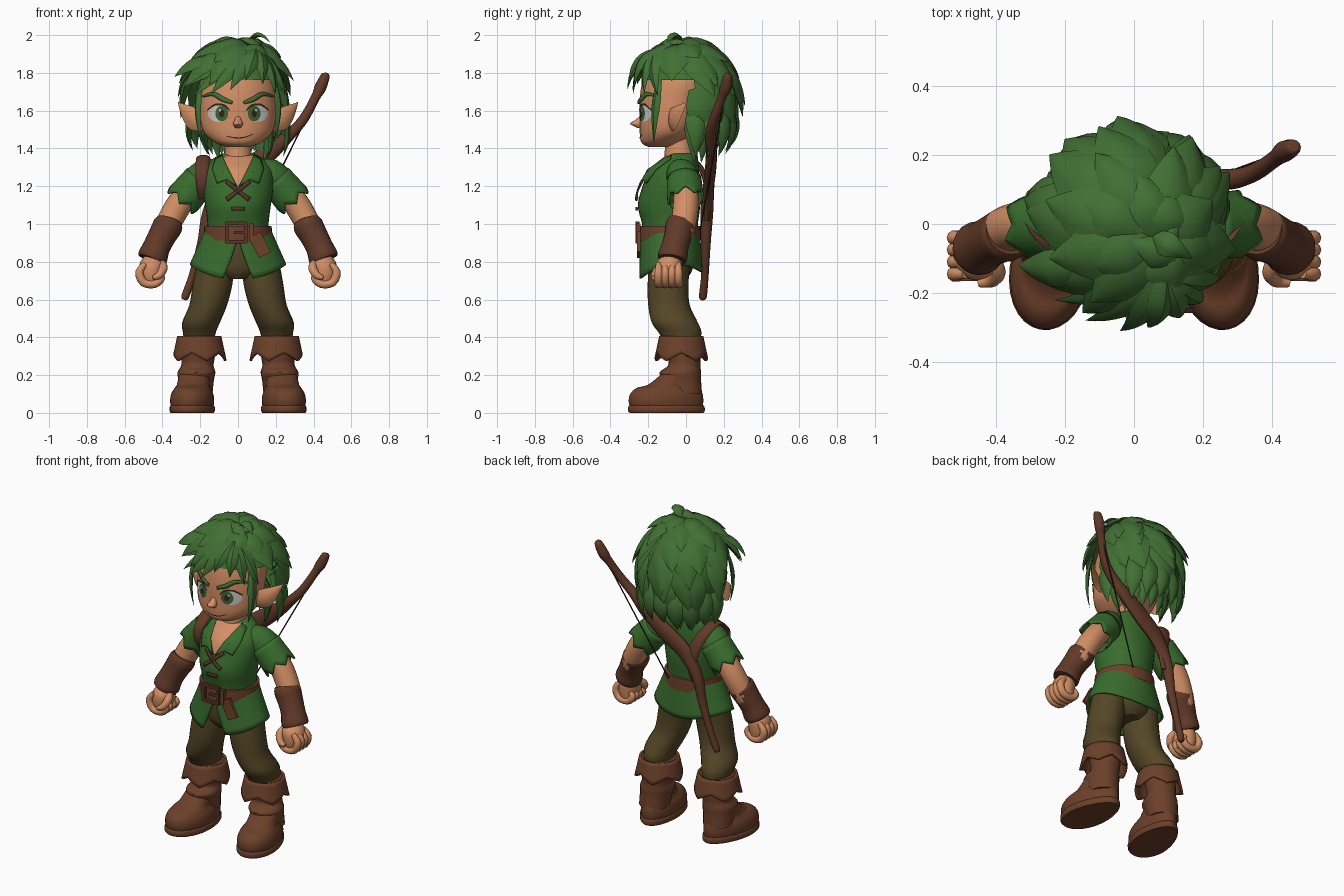
import bpy, bmesh, random
from math import sin, cos, pi, radians
from mathutils import Vector, Matrix
from mathutils.bvhtree import BVHTree

random.seed(7)
if "Cube" in bpy.data.objects:
    bpy.data.objects.remove(bpy.data.objects["Cube"])


def material(name, r, g, b):
    m = bpy.data.materials.new(name)
    m.use_nodes = True
    m.diffuse_color = (r, g, b, 1)
    node = next(n for n in m.node_tree.nodes if n.type == 'BSDF_PRINCIPLED')
    node.inputs["Base Color"].default_value = (r, g, b, 1)
    node.inputs["Roughness"].default_value = 0.8
    return m


HAIR = material("hair green", .053, .16, .034)
CLOTH = material("tunic green", .04, .15, .026)
SKIN = material("skin", .65, .275, .13)
LEATHER = material("boot leather", .15, .052, .023)
STRAP = material("strap brown", .12, .042, .021)
DARK = material("dark leather", .1, .034, .018)
TROUSER = material("trouser olive", .09, .062, .02)
WHITE = material("eye white", .62, .6, .58)
IRIS = material("iris green", .045, .13, .03)
BLACK = material("line brown", .035, .015, .01)


def make(name, grids, mat, mirror=False, solid=0, facing=None, angle=40):
    """Join (verts, faces) grids into one shaded object."""
    verts, faces = [], []
    for v, f in grids:
        faces += [[i + len(verts) for i in q] for q in f]
        verts += v
    me = bpy.data.meshes.new(name)
    me.from_pydata([tuple(v) for v in verts], [], faces)
    bm = bmesh.new()
    bm.from_mesh(me)
    bmesh.ops.recalc_face_normals(bm, faces=bm.faces[:])
    if facing and sum(f.normal.dot(facing) for f in bm.faces) < 0:
        bmesh.ops.reverse_faces(bm, faces=bm.faces[:])
    bm.to_mesh(me)
    bm.free()
    me.shade_smooth()
    me.set_sharp_from_angle(angle=radians(angle))
    me.materials.append(mat)
    ob = bpy.data.objects.new(name, me)
    bpy.context.collection.objects.link(ob)
    if mirror:
        ob.modifiers.new("mirror", 'MIRROR').use_mirror_merge = False
    if solid:
        mod = ob.modifiers.new("thickness", 'SOLIDIFY')
        mod.thickness, mod.offset = solid, 0
    return ob


def grid(rings, wrap=True, caps=True):
    n, m = len(rings[0]), len(rings)
    faces = [(i * n + j, i * n + (j + 1) % n, (i + 1) * n + (j + 1) % n, (i + 1) * n + j)
             for i in range(m - 1) for j in range(n if wrap else n - 1)]
    if wrap and caps:
        faces += [tuple(range(n)), tuple(range((m - 1) * n, m * n))]
    return [v for r in rings for v in r], faces


def spline(rows, k=4):
    """Smooth curve through rows of numbers."""
    rows = [Vector(r) for r in rows]
    out = []
    for i in range(len(rows) - 1):
        a, b, c, d = rows[max(i - 1, 0)], rows[i], rows[i + 1], rows[min(i + 2, len(rows) - 1)]
        for j in range(k):
            t = j / k
            out.append(b + (c - a) * (t / 2) + (a * 2 - b * 5 + c * 4 - d) * (t * t / 2)
                       + (b * 3 - a - c * 3 + d) * (t ** 3 / 2))
    return out + [rows[-1]]


def tube(rows, flat=False, n=20, k=4, ref=(0, 1, 0)):
    """Rows are x, y, z, radius and optional depth radius."""
    rows = spline([tuple(r) if len(r) > 4 else tuple(r) + (r[3],) for r in rows], k)
    rings = []
    for i, r in enumerate(rows):
        t = rows[min(i + 1, len(rows) - 1)].to_3d() - rows[max(i - 1, 0)].to_3d()
        x, y = Vector((1, 0, 0)), Vector((0, 1, 0))
        if not flat:
            x = t.cross(Vector(ref)).normalized()
            y = x.cross(t).normalized()
        c = Vector(r[:3])
        rings.append([c + x * (r[3] * cos(2 * pi * j / n)) + y * (r[4] * sin(2 * pi * j / n))
                      for j in range(n)])
    return grid(rings)


def flare(a, b, ra, rb, teeth, depth, n=60):
    """Open cone with a jagged hem."""
    a, b = Vector(a), Vector(b)
    x = (b - a).cross(Vector((0, 1, 0))).normalized()
    y = x.cross(b - a).normalized()
    rings = []
    for i in range(6):
        ring = []
        for j in range(n):
            u = 2 * pi * j / n
            t = i / 5 * (1 - depth * abs((j / n * teeth) % 1 * 2 - 1))
            ring.append(a.lerp(b, t) + (x * cos(u) + y * sin(u)) * (ra + (rb - ra) * t))
        rings.append(ring)
    return grid(rings, caps=False)


def box(c, size, turn=0):
    rot = Matrix.Rotation(radians(turn), 3, 'Y')
    return grid([[Vector(c) + rot @ Vector((x * size[0] / 2, y * size[1] / 2, z * size[2] / 2))
                  for x, y in ((-1, -1), (1, -1), (1, 1), (-1, 1))] for z in (-1, 1)])


# Head, neck and nose
head = make("head", [tube([(0, -.14, 1.408, .06, .06), (0, -.135, 1.43, .12, .1), (0, -.1, 1.48, .178, .145),
                           (0, -.08, 1.55, .2, .166), (0, -.06, 1.65, .205, .186), (0, -.03, 1.76, .2, .2),
                           (0, -.02, 1.85, .16, .17), (0, 0, 1.92, .07, .1)], True, 32)], SKIN)
make("neck", [tube([(0, -.04, 1.27, .085, .08), (0, -.035, 1.35, .075, .08), (0, -.04, 1.46, .066, .068)], True)], SKIN)
make("nose", [tube([(0, -.236, 1.57, .01, .01), (0, -.25, 1.55, .018, .02), (0, -.262, 1.53, .026, .034),
                    (0, -.243, 1.508, .014, .012)], True, 12)], SKIN, angle=60)

# Tunic body
torso = make("tunic_body", [tube([(0, -.085, .92, .165, .145), (0, -.085, 1, .162, .148), (0, -.09, 1.1, .174, .165),
                                  (0, -.08, 1.2, .188, .15), (0, -.065, 1.28, .182, .135),
                                  (0, -.035, 1.335, .145, .1), (0, -.015, 1.372, .09, .075)], True, 32)], CLOTH)
bpy.context.view_layer.update()
graph = bpy.context.evaluated_depsgraph_get()
FACE, CHEST = BVHTree.FromObject(head, graph), BVHTree.FromObject(torso, graph)


def project(tree, x, z, off):
    hit = tree.ray_cast(Vector((x, -1, z)), Vector((0, 1, 0)))[0]
    hit = hit or tree.find_nearest(Vector((x, -.2, z)))[0]
    return hit - Vector((0, off, 0))


def decal(name, outline, mat, tree, off, mirror=True, solid=0):
    """Thin plate that follows a surface."""
    cx, cz = (sum(p[i] for p in outline) / len(outline) for i in (0, 1))
    rings = [[project(tree, cx + (x - cx) * s, cz + (z - cz) * s, off) for x, z in outline]
             for s in (.02, .2, .4, .6, .8, 1)]
    make(name, [grid(rings, caps=False)], mat, mirror, solid, Vector((0, -1, 0)))


def ellipse(x, z, rx, rz, n=24):
    return [(x + rx * cos(2 * pi * i / n), z + rz * sin(2 * pi * i / n)) for i in range(n)]


def stroke(name, pts, mat, tree, off, mirror=True, solid=0):
    """Painted line; points are x, z, half width."""
    pts = spline(pts)
    sides = ([], [])
    for i, p in enumerate(pts):
        t = (pts[min(i + 1, len(pts) - 1)] - pts[max(i - 1, 0)]).to_2d().normalized()
        for s, row in ((1, sides[0]), (-1, sides[1])):
            row.append(project(tree, p[0] - t.y * p[2] * s, p[1] + t.x * p[2] * s, off))
    make(name, [grid(sides, wrap=False)], mat, mirror, solid, Vector((0, -1, 0)))


# Eyes, brows and mouth
decal("eye_whites", ellipse(.106, 1.585, .053, .044), WHITE, FACE, .003)
decal("irises", ellipse(.086, 1.585, .034, .041), IRIS, FACE, .005)
decal("pupils", ellipse(.086, 1.585, .014, .02), BLACK, FACE, .007)
decal("eye_glints", ellipse(.096, 1.602, .006, .007, 10), WHITE, FACE, .009)
stroke("upper_lashes", [(.045, 1.6, .003), (.07, 1.627, .005), (.12, 1.632, .005), (.163, 1.602, .003)], BLACK, FACE, .006)
stroke("eyebrows", [(.03, 1.642, .008), (.08, 1.66, .013), (.13, 1.688, .011), (.185, 1.675, .003)], HAIR, FACE, .009, solid=.008)
stroke("mouth", [(-.06, 1.465, .002), (-.02, 1.457, .003), (.03, 1.458, .003), (.08, 1.475, .002)], BLACK, FACE, .003, False)

# Neck opening, collar and lacing
decal("neck_opening", [(-.1, 1.36), (-.08, 1.32), (-.06, 1.28), (-.03, 1.24), (0, 1.2), (.03, 1.24), (.06, 1.28), (.08, 1.32),
                       (.1, 1.36), (.05, 1.36), (0, 1.36), (-.05, 1.36)], SKIN, CHEST, .007, False)
decal("collar_flaps", [(.085, 1.365), (.05, 1.285), (.006, 1.2), (.06, 1.235), (.11, 1.215), (.135, 1.29), (.12, 1.345)],
      CLOTH, CHEST, .014, solid=.009)
for tag, s in (("a", 1), ("b", -1)):
    stroke("lace_" + tag, [(-.06 * s, 1.225, .011), (0, 1.175, .009), (.06 * s, 1.13, .011)], DARK, CHEST, .019, False, .009)
stroke("lower_lace", [(-.035, 1.08, .009), (.035, 1.08, .009)], DARK, CHEST, .01, False, .009)

# Split skirt of the tunic
rings = []
for i in range(9):
    t = i / 8
    ring = []
    for j in range(61):
        gap = .02 + .38 * max(0, t - .2)
        a = gap + (2 * pi - 2 * gap) * j / 60
        hem = .755 - .03 * cos(2 * a) - .02 * cos(a)
        ring.append(Vector(((.168 + .082 * t) * sin(a), -.083 - (.15 + .016 * t) * cos(a), .97 + (hem - .97) * t)))
    rings.append(ring)
make("tunic_skirt", [grid(rings, wrap=False)], CLOTH, solid=.012)

# Belt with buckle and loose end
make("belt", [tube([(0, -.085, .912, .183, .164), (0, -.085, .99, .178, .163)], True, 40, 1)], LEATHER)
make("belt_buckle", [box((-.01 + x, -.256, .955 + z), (w, .022, h)) for x, z, w, h in
                     ((-.05, 0, .018, .11), (.05, 0, .018, .11), (0, .048, .11, .018), (0, -.048, .11, .018),
                      (.02, 0, .06, .014))], DARK)
make("belt_end", [box((.115, -.25, .89), (.07, .018, .12), -28), box((.07, -.252, .955), (.025, .024, .095))], LEATHER)

# Sleeves, arms, bracers and fists
make("sleeves", [tube([(.1, -.03, 1.295, .05), (.16, -.025, 1.27, .08), (.21, -.01, 1.225, .088), (.25, 0, 1.185, .08)])],
     CLOTH, True)
make("sleeve_hems", [flare((.2, -.01, 1.235), (.308, 0, 1.11), .087, .094, 6, .24)], CLOTH, True, .01)
make("arms", [tube([(.2, -.005, 1.24, .06), (.3, 0, 1.12, .068), (.37, -.015, 1, .067), (.43, -.055, .87, .06),
                    (.45, -.08, .79, .05)])], SKIN, True)
make("bracers", [tube([(.362, -.022, 1.015, .07), (.372, -.03, .99, .079), (.4, -.042, .94, .074), (.43, -.058, .88, .072),
                       (.45, -.07, .83, .079), (.458, -.074, .81, .074)])], STRAP, True)
fingers = [tube([(.49, y, .79, .014), (.522, y, .745, .022), (.5, y, .69, .022), (.44, y, .682, .021),
                 (.405, y, .715, .02), (.42, y, .745, .012)], n=10, k=3) for y in (-.145, -.11, -.075, -.04)]
fist = tube([(.45, -.08, .83, .045), (.455, -.09, .79, .066, .07), (.46, -.092, .73, .064, .07), (.455, -.09, .685, .05, .06)], True, 16)
thumb = tube([(.41, -.1, .8, .02), (.395, -.14, .77, .023), (.415, -.165, .73, .02), (.45, -.172, .715, .012)], n=10)
make("fists", fingers + [fist, thumb], SKIN, True, angle=60)

# Trousers
make("trouser_hips", [tube([(0, -.08, .94, .15, .125), (0, -.083, .85, .165, .13), (0, -.085, .76, .15, .12),
                            (0, -.085, .71, .07, .09)], True)], TROUSER)
make("trouser_legs", [tube([(.115, -.085, .82, .1, .11), (.135, -.095, .68, .105, .108), (.158, -.09, .57, .1, .11),
                            (.195, -.06, .48, .1, .122), (.205, -.03, .42, .086, .112), (.205, -.02, .34, .075, .08)], True)],
     TROUSER, True)

# Boots
make("boot_shafts", [tube([(.205, -.02, .38, .095), (.21, -.01, .3, .088), (.215, -.01, .25, .086), (.22, -.03, .215, .1, .11),
                           (.222, -.02, .17, .094, .1), (.225, -.005, .1, .09)], True)], LEATHER, True)
make("boot_cuffs", [flare((.205, -.025, .405), (.205, -.025, .275), .11, .138, 5, .32)], LEATHER, True, .014)
make("cuff_rims", [tube([(.205, -.025, .38, .108), (.205, -.025, .395, .115), (.205, -.025, .405, .1)], True)], LEATHER, True)


def foot(rows, n=32):
    """Rows are z, centre y, half width, half length; narrow at the heel."""
    turn = Matrix.Rotation(radians(9), 3, 'Z')
    rings = []
    for z, cy, rx, ry in spline(rows):
        ring = []
        for j in range(n):
            a = 2 * pi * j / n
            x = rx * cos(a) * (1 - .14 * sin(a))
            ring.append(turn @ Vector((x, cy + ry * sin(a), z)) + Vector((.222, 0, 0)))
        rings.append(ring)
    return grid(rings)


make("boot_feet", [foot([(.02, -.105, .106, .192), (.06, -.107, .113, .2), (.1, -.105, .108, .194), (.132, -.095, .092, .17),
                         (.15, -.07, .086, .132), (.21, -.025, .082, .1)])], LEATHER, True)
make("boot_soles", [foot([(0, -.105, .11, .198), (.01, -.105, .116, .205), (.03, -.105, .116, .205), (.04, -.105, .11, .199)])],
     LEATHER, True)

# Bow, string and shoulder strap
make("bow", [tube([(-.285, .09, .6, .012), (-.278, .09, .62, .021), (-.24, .1, .73, .02), (-.19, .105, .9, .026),
                   (-.155, .11, 1.06, .034), (-.07, .12, 1.2, .052, .03), (.05, .13, 1.29, .056, .03), (.18, .135, 1.39, .045, .03),
                   (.28, .13, 1.48, .03), (.35, .15, 1.56, .026), (.41, .19, 1.67, .024), (.435, .21, 1.72, .031),
                   (.462, .222, 1.783, .024), (.466, .226, 1.797, .012)], n=12)], STRAP)
make("bow_string", [tube([(.45, .215, 1.74, .004), (.07, .075, .97, .004)], n=6, k=1)], BLACK)
make("shoulder_strap", [tube([(-.185, -.09, 1.14, .012, .025), (-.19, -.125, 1.2, .014, .03), (-.19, -.12, 1.28, .014, .036),
                              (-.185, -.04, 1.35, .014, .036), (-.175, .05, 1.325, .015, .036), (-.145, .1, 1.25, .016, .038),
                              (-.12, .115, 1.15, .018, .038), (-.14, .11, 1.02, .014, .025)], n=12, ref=(1, 0, 0))], STRAP)

# Hair: cap plus long overlapping pointed locks swept from the crown
C, R = Vector((-.008, 0, 1.68)), Vector((.262, .248, .278))
CROWN = Vector((.35, -.2, 1)).normalized()


def lock(p0, p1, p2, w, th, normal=None, m=9):
    p0, p1, p2 = Vector(p0), Vector(p1), Vector(p2)
    rings = []
    for i in range(m + 1):
        t = i / m
        p = p0 * (1 - t) ** 2 + p1 * (2 * t * (1 - t)) + p2 * t * t
        tan = ((p1 - p0) * (1 - t) + (p2 - p1) * t).normalized()
        side = tan.cross(normal or (p - C)).normalized()
        up = side.cross(tan)
        s = max(.015, min(1, .45 + 1.4 * t) * (1 - t ** 2))
        rings.append([p + side * (x * w * s) + up * (y * th * s) for x, y in
                      ((-1, 0), (-.5, .7), (0, 1), (.5, .7), (1, 0), (0, -.5))])
    return grid(rings)


def scalp(d, k):
    return C + Vector(x * y for x, y in zip(d, R)) * k


locks = []
for polar, count, length, reach in ((.6, 6, .8, 1.12), (1, 8, 1, 1.2), (1.35, 10, 1.1, 1.23), (1.65, 11, 1.1, 1.26),
                                    (1.95, 11, 1, 1.27), (2.25, 11, .9, 1.24)):
    for i in range(count):
        a = 2 * pi * (i + random.uniform(-.25, .25)) / count + polar * 2
        p = polar + random.uniform(-.1, .1)
        d = Vector((sin(p) * sin(a), -sin(p) * cos(a), cos(p)))
        end = scalp(d, reach + random.uniform(-.04, .03))
        if end.y < .06 and end.z < 1.72:
            continue
        f = min(1, length / max(.01, d.angle(CROWN)))
        locks.append(lock(scalp(d.slerp(CROWN, f), .98), scalp(d.slerp(CROWN, f * .42), 1.13), end,
                          random.uniform(.09, .12), .042))

# Fringe swept across the forehead
root = Vector((.09, -.15, 1.92))
for x, y, z, w in ((-.29, -.15, 1.72, .07), (-.23, -.22, 1.68, .06), (-.14, -.28, 1.69, .065), (-.04, -.31, 1.71, .06),
                   (.04, -.3, 1.76, .055), (.13, -.27, 1.74, .055), (.2, -.22, 1.69, .05), (.25, -.15, 1.68, .05)):
    tip = Vector((x, y, z))
    locks.append(lock(root, C + ((root + tip) / 2 - C) * 1.24, tip, w, .03))
locks.append(lock((-.15, -.12, 1.88), (-.27, -.14, 1.84), (-.335, -.12, 1.78), .075, .03))
locks.append(lock((.06, -.04, 1.95), (.1, -.06, 2.04), (.17, -.1, 1.96), .045, .022))

# Side locks before and behind the ears, and the long hair at the nape
for s in (1, -1):
    locks.append(lock((.19 * s, -.14, 1.76), (.235 * s, -.17, 1.6), (.19 * s, -.17, 1.43), .034, .02))
for i in range(9):
    a = radians(-84 + 21 * i)
    drop = random.uniform(-.03, .02)
    locks.append(lock((.2 * sin(a), .18 * cos(a) + .03, 1.66), (.29 * sin(a), .26 * cos(a) + .04, 1.5),
                      (.24 * sin(a), .19 * cos(a) + .03, 1.38 + drop), .075, .035))
    locks.append(lock((.14 * sin(a), .12 * cos(a) + .02, 1.6), (.2 * sin(a), .17 * cos(a) + .03, 1.47),
                      (.15 * sin(a), .11 * cos(a) + .03, 1.35 + drop), .06, .03))
make("hair_locks", locks, HAIR, angle=35)

cap = [[scalp(Vector((sin(p) * sin(a), -sin(p) * cos(a), cos(p))), 1) for a in [2 * pi * j / 32 for j in range(32)]]
       for p in [.05 + 2.45 * i / 20 for i in range(21)]]
verts, faces = grid(cap, caps=False)
faces = [f for f in faces if all(verts[i].z > 1.75 or verts[i].y > .03 for i in f)]
make("hair_cap", [(verts, faces)], HAIR)

# Pointed ears
make("ears", [lock((.17, -.08, 1.525), (.25, -.08, 1.555), (.318, .005, 1.645), .075, .024,
                   Vector((.6, -.79, .1)))], SKIN, True, angle=60)
